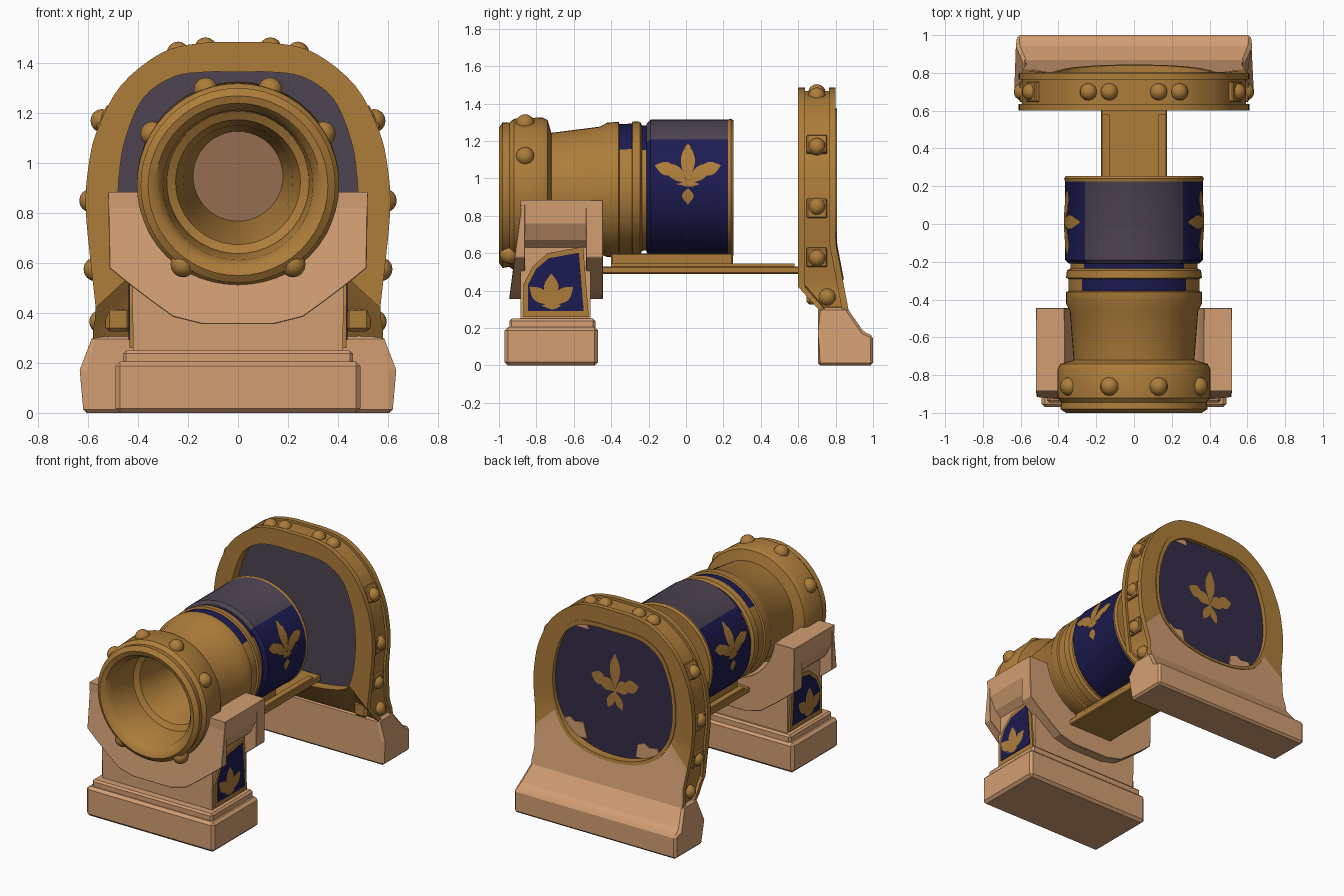
import bpy, bmesh, math
from mathutils import Vector

cube = bpy.data.objects.get("Cube")
if cube:
    bpy.data.objects.remove(cube, do_unlink=True)


def material(name, rgb):
    m = bpy.data.materials.new(name)
    m.use_nodes = True
    m.diffuse_color = (*rgb, 1)
    m.node_tree.nodes["Principled BSDF"].inputs["Base Color"].default_value = (*rgb, 1)
    return m


GOLD = material("aged gold", (0.42, 0.205, 0.042))
STONE = material("sandstone", (0.65, 0.345, 0.17))
BLUE = material("navy blue", (0.012, 0.011, 0.082))
DUSK = material("dusty purple", (0.075, 0.058, 0.085))
INDIGO = material("dark indigo", (0.034, 0.025, 0.064))
BORE = material("bore brown", (0.30, 0.155, 0.08))


def finish(name, bm, mats, smooth=False, bevel=0, recalc=True):
    if recalc:
        bmesh.ops.recalc_face_normals(bm, faces=bm.faces[:])
    me = bpy.data.meshes.new(name)
    bm.to_mesh(me)
    bm.free()
    ob = bpy.data.objects.new(name, me)
    bpy.context.collection.objects.link(ob)
    for m in mats:
        me.materials.append(m)
    if bevel:
        mod = ob.modifiers.new("soft edges", "BEVEL")
        mod.width = bevel
        mod.segments = 1
        mod.limit_method = "ANGLE"
    if smooth:
        bpy.ops.object.select_all(action="DESELECT")
        ob.select_set(True)
        bpy.context.view_layer.objects.active = ob
        bpy.ops.object.shade_smooth_by_angle(angle=math.radians(35))
    return ob


def prism(name, pts, axis, a, b, mat, bevel=0, warp=None):
    """Extrude an outline along x or y; warp adjusts the corners."""
    bm = bmesh.new()
    rows = []
    for t in (a, b):
        row = [Vector((t, p, q)) if axis == "x" else Vector((p, t, q)) for p, q in pts]
        rows.append([bm.verts.new(warp(v) if warp else v) for v in row])
    n = len(pts)
    for i in range(n):
        j = (i + 1) % n
        bm.faces.new((rows[0][i], rows[0][j], rows[1][j], rows[1][i]))
    bm.faces.new(rows[0])
    bm.faces.new(rows[1])
    return finish(name, bm, [mat], bevel=bevel)


def box(name, x0, x1, y0, y1, z0, z1, mat, bevel=0):
    return prism(name, [(y0, z0), (y1, z0), (y1, z1), (y0, z1)], "x", x0, x1, mat, bevel)


def lathe(name, prof, height, mats, rule, segs=48):
    """Spin an (r, y) profile about a lengthwise axis whose height depends on y."""
    bm = bmesh.new()
    rings = []
    for r, y in prof:
        rings.append([bm.verts.new((r * math.cos(2 * math.pi * k / segs), y,
                                    height(y) + r * math.sin(2 * math.pi * k / segs)))
                      for k in range(segs)])
    for i in range(len(prof) - 1):
        for k in range(segs):
            j = (k + 1) % segs
            f = bm.faces.new((rings[i][k], rings[i][j], rings[i + 1][j], rings[i + 1][k]))
            f.material_index = rule(i, math.sin(2 * math.pi * (k + 0.5) / segs))
    bmesh.ops.remove_doubles(bm, verts=bm.verts[:], dist=0.0001)
    return finish(name, bm, mats, smooth=True)


def bolts(name, spots):
    bm = bmesh.new()
    for x, y, z, r in spots:
        made = bmesh.ops.create_uvsphere(bm, u_segments=14, v_segments=8, radius=r)
        bmesh.ops.translate(bm, verts=made["verts"], vec=(x, y, z))
    return finish(name, bm, [GOLD], smooth=True)


def flower(name, leaves, place, outward):
    """Thin leaf shapes laid on a surface; each leaf is start, end, half width."""
    bm = bmesh.new()
    steps = 8
    for u0, v0, u1, v1, w in leaves:
        d = Vector((u1 - u0, v1 - v0))
        side = Vector((-d.y, d.x)).normalized()
        rows = []
        for s in range(steps + 1):
            t = s / steps
            c = Vector((u0, v0)) + d * t
            h = side * max(w * math.sin(math.pi * t ** 1.2), 0.002)
            rows.append([bm.verts.new(place(*(c + h * k))) for k in (1, 0, -1)])
        for a, b in zip(rows, rows[1:]):
            for k in (0, 1):
                f = bm.faces.new((a[k], a[k + 1], b[k + 1], b[k]))
                f.normal_update()
                if f.normal.dot(outward) < 0:
                    f.normal_flip()
    return finish(name, bm, [GOLD], recalc=False)


# Slightly raked barrel with flared muzzle, clasp rings and hollow bore
barrel = [(0, -0.25), (0.18, -0.25), (0.22, -0.6), (0.25, -0.72), (0.285, -0.74), (0.30, -0.95),
          (0.33, -0.99), (0.36, -1.0), (0.39, -0.98), (0.385, -0.945), (0.405, -0.92),
          (0.405, -0.77), (0.39, -0.74), (0.32, -0.72), (0.34, -0.46), (0.36, -0.42),
          (0.36, -0.36), (0.348, -0.355), (0.348, -0.29), (0.36, -0.285), (0.355, -0.245),
          (0.335, -0.235), (0.335, -0.2)]


def barrel_height(y):
    return 0.96 + 0.05 * y


def barrel_rule(i, up):
    if i == 0:
        return 2
    return 1 if i in (17, 21) and up > 0.62 else 0


lathe("barrel", barrel, barrel_height, [GOLD, BLUE, BORE], barrel_rule)
spots = []
for s in (-1, 1):
    for deg in (30, 71):
        a = math.radians(deg)
        spots.append((s * 0.395 * math.cos(a), -0.86, 0.92 + 0.395 * math.sin(a), 0.05))
    spots.append((s * 0.22, -0.945, 0.595, 0.052))
bolts("muzzle_bolts", spots)

# Powder drum, darker along its crown
drum = [(0.3, -0.21), (0.345, -0.21), (0.365, -0.19), (0.365, 0.225), (0.37, 0.24),
        (0.36, 0.255), (0, 0.255)]
lathe("powder_drum", drum, lambda y: 0.95, [BLUE, DUSK, GOLD],
      lambda i, up: 2 if i > 2 else (1 if up > 0.74 else 0))
lily = [(0, 0.97, 0, 1.19, 0.038), (0, 0.86, 0, 0.945, 0.032), (-0.06, 0.97, 0.06, 0.97, 0.014)]
for s in (-1, 1):
    lily += [(0, 0.97, s * 0.12, 1.08, 0.036), (s * 0.04, 1.03, s * 0.175, 1.07, 0.036)]
for s, side in ((-1, "right"), (1, "left")):
    flower("drum_flower_" + side, lily,
           lambda u, v: (s * math.sqrt(0.371 ** 2 - (v - 0.95) ** 2), u + 0.01, v),
           Vector((s, 0, 0)))

# Tray linking the barrel to the rear shield
box("tray", -0.175, 0.175, -0.46, 0.66, 0.49, 0.53, GOLD, 0.006)
for s in (-1, 1):
    box("tray_rail", s * 0.15 - 0.02, s * 0.15 + 0.02, -0.40, 0.58, 0.52, 0.545, GOLD)
box("drum_rest", -0.12, 0.12, -0.40, 0.25, 0.52, 0.6, GOLD, 0.006)

# Front plinth and barrel cradle
box("front_plinth", -0.49, 0.49, -0.97, -0.47, 0, 0.205, STONE, 0.018)
box("front_plinth_step", -0.46, 0.46, -0.945, -0.485, 0.19, 0.25, STONE, 0.012)
arc = [(0.37 * math.cos(math.radians(a)), 0.93 + 0.37 * math.sin(math.radians(a)))
       for a in range(-173, -6, 10)]


def cradle_outline(half):
    return arc + half + [(-x, z) for x, z in reversed(half)]


pedestal = cradle_outline([(0.37, 0.885), (0.52, 0.885), (0.515, 0.76), (0.47, 0.67), (0.425, 0.63),
                           (0.42, 0.24)])
lip = cradle_outline([(0.37, 0.885), (0.52, 0.885), (0.515, 0.58), (0.435, 0.515), (0.35, 0.45),
                      (0.26, 0.385), (0.14, 0.355)])
prism("pedestal", pedestal, "y", -0.885, -0.51, STONE)


def lean(v):
    return Vector((v.x, v.y + (0.13 * (v.z - 0.36) if v.y < -0.9 else 0), v.z))


prism("cradle_front", lip, "y", -0.945, -0.86, STONE, 0.01, lean)
prism("cradle_back", lip, "y", -0.535, -0.445, STONE, 0.01)

# Painted side panels on the pedestal
panel = [(-0.87, 0.26), (-0.87, 0.43), (-0.82, 0.53), (-0.74, 0.60), (-0.55, 0.635), (-0.52, 0.26)]
inset = [(-0.70 + (y + 0.70) * 0.85, 0.445 + (z - 0.445) * 0.83) for y, z in panel]
sprig = [(-0.72, 0.32, -0.72, 0.49, 0.04), (-0.77, 0.32, -0.67, 0.32, 0.02)]
for s in (-1, 1):
    sprig.append((-0.72, 0.32, -0.72 + s * 0.115, 0.42, 0.037))
for s, side in ((-1, "right"), (1, "left")):
    prism("panel_rim_" + side, panel, "x", s * 0.42, s * 0.434, GOLD)
    prism("panel_field_" + side, inset, "x", s * 0.432, s * 0.438, BLUE)
    flower("panel_flower_" + side, sprig, lambda u, v: (s * 0.442, u, v), Vector((s, 0, 0)))


# Rear shield: rounded frame with a foot that sweeps backward
def closed_curve(half, sub=4):
    pts = [Vector(p) for p in half + [(-x, z) for x, z in half[-2:0:-1]]]
    n, out = len(pts), []
    for i in range(n):
        a, b, c, d = (pts[(i + k) % n] for k in (-1, 0, 1, 2))
        for s in range(sub):
            t = s / sub
            out.append(0.5 * (2 * b + (c - a) * t + (2 * a - 5 * b + 4 * c - d) * t ** 2
                              + (3 * b - a - 3 * c + d) * t ** 3))
    return out


centre = Vector((0, 0.85))


def grown(line, k):
    return [centre + (p - centre) * k for p in line]


crown = [(0, 1.365), (0.13, 1.365), (0.26, 1.345), (0.38, 1.26), (0.45, 1.1), (0.475, 0.96)]
outer = closed_curve([(0, 1.485), (0.16, 1.48), (0.31, 1.44), (0.47, 1.31), (0.565, 1.13), (0.60, 0.98),
                      (0.61, 0.82), (0.59, 0.6), (0.57, 0.42), (0.56, 0.27), (0.3, 0.26), (0, 0.26)])
inner = closed_curve(crown + [(0.48, 0.82), (0.465, 0.67), (0.43, 0.55), (0.36, 0.50), (0.18, 0.47), (0, 0.465)])
back_inner = closed_curve(crown + [(0.475, 0.84), (0.45, 0.72), (0.39, 0.61), (0.30, 0.53), (0.16, 0.48),
                                   (0, 0.465)])


def bend(y, z):
    return y + (0.9 * max(0, 0.42 - z) if y < 0.7 else 0.19 * max(0, 0.66 - z))


def frame_ring(name, line_out, line_in, y0, y1, stone_below=0):
    bm = bmesh.new()
    loops = [[bm.verts.new((p.x, bend(y, p.y), p.y)) for p in line]
             for line, y in ((line_out, y0), (line_out, y1), (line_in, y1), (line_in, y0))]
    n = len(line_out)
    for i in range(n):
        j = (i + 1) % n
        for k in range(4):
            a, b = loops[k], loops[(k + 1) % 4]
            f = bm.faces.new((a[i], a[j], b[j], b[i]))
            if k == 1 and f.calc_center_median().z < stone_below:
                f.material_index = 1
    return finish(name, bm, [GOLD, STONE], smooth=True)


frame_ring("shield_frame", grown(outer, 0.972), inner, 0.62, 0.78)
frame_ring("shield_front_rim", outer, inner, 0.60, 0.635)
frame_ring("shield_back_rim", outer, back_inner, 0.765, 0.80, 0.64)
frame_ring("shield_back_trim", grown(back_inner, 1.015), grown(back_inner, 0.96), 0.75, 0.806)
prism("shield_face_front", [(p.x, p.y) for p in inner], "y", 0.67, 0.71, DUSK)
prism("shield_face_back", [(p.x, p.y) for p in back_inner], "y", 0.71, 0.775, INDIGO)
crest = [(0, 0.93, 0, 1.18, 0.04)]
for s in (-1, 1):
    crest += [(0, 0.92, s * 0.11, 0.99, 0.045), (s * 0.05, 0.96, s * 0.18, 1.0, 0.045),
              (0, 0.92, s * 0.055, 0.80, 0.028)]
flower("shield_flower", crest, lambda u, v: (u, 0.779, v), Vector((0, 1, 0)))
for x, z, w, h in ((0.31, 0.595, 0.1, 0.06), (-0.26, 0.565, 0.1, 0.055), (0.25, 1.315, 0.055, 0.02)):
    chip = [(x - w, z - h), (x + w, z - h), (x + w * 0.85, z + h * 0.7), (x + w * 0.3, z + h),
            (x, z + h * 0.6), (x - w * 0.7, z + h * 0.8)]
    prism("stone_chip", chip, "y", 0.774, 0.782, STONE)

# Frame studs, tilted backing plates and foot brackets
spots = []
for s in (-1, 1):
    for x, z in ((0.13, 1.457), (0.24, 1.44), (0.545, 1.17), (0.59, 0.85), (0.573, 0.575), (0.55, 0.365)):
        spots.append((s * x, 0.70 + 0.3 * max(0, 0.55 - z), z, 0.047))
    for x, z, tilt in ((0.53, 1.18, 0.49), (0.587, 0.84, 0), (0.567, 0.58, -0.1)):
        n = Vector((math.cos(tilt), math.sin(tilt))) * 0.02
        t = Vector((-n.y, n.x)) * 2.6
        corners = [Vector((x, z)) + n * i + t * j for i, j in ((1, 1), (1, -1), (-1, -1), (-1, 1))]
        prism("stud_plate", [(s * c.x, c.y) for c in corners], "y", 0.645, 0.755, GOLD, 0.006)
    box("foot_bracket", s * 0.43, s * 0.53, 0.645, 0.74, 0.325, 0.425, GOLD, 0.015)
bolts("shield_studs", spots)

# Rear plinth, narrowing toward its top
foot = [(0.705, 0), (0.705, 0.17), (0.705, 0.31), (0.86, 0.31), (0.95, 0.18), (1.0, 0.16), (1.0, 0)]
prism("rear_plinth", foot, "x", -0.62, 0.62, STONE, 0.014,
      lambda v: Vector((v.x * (0.94 if v.z > 0.25 else 1), v.y, v.z)))
